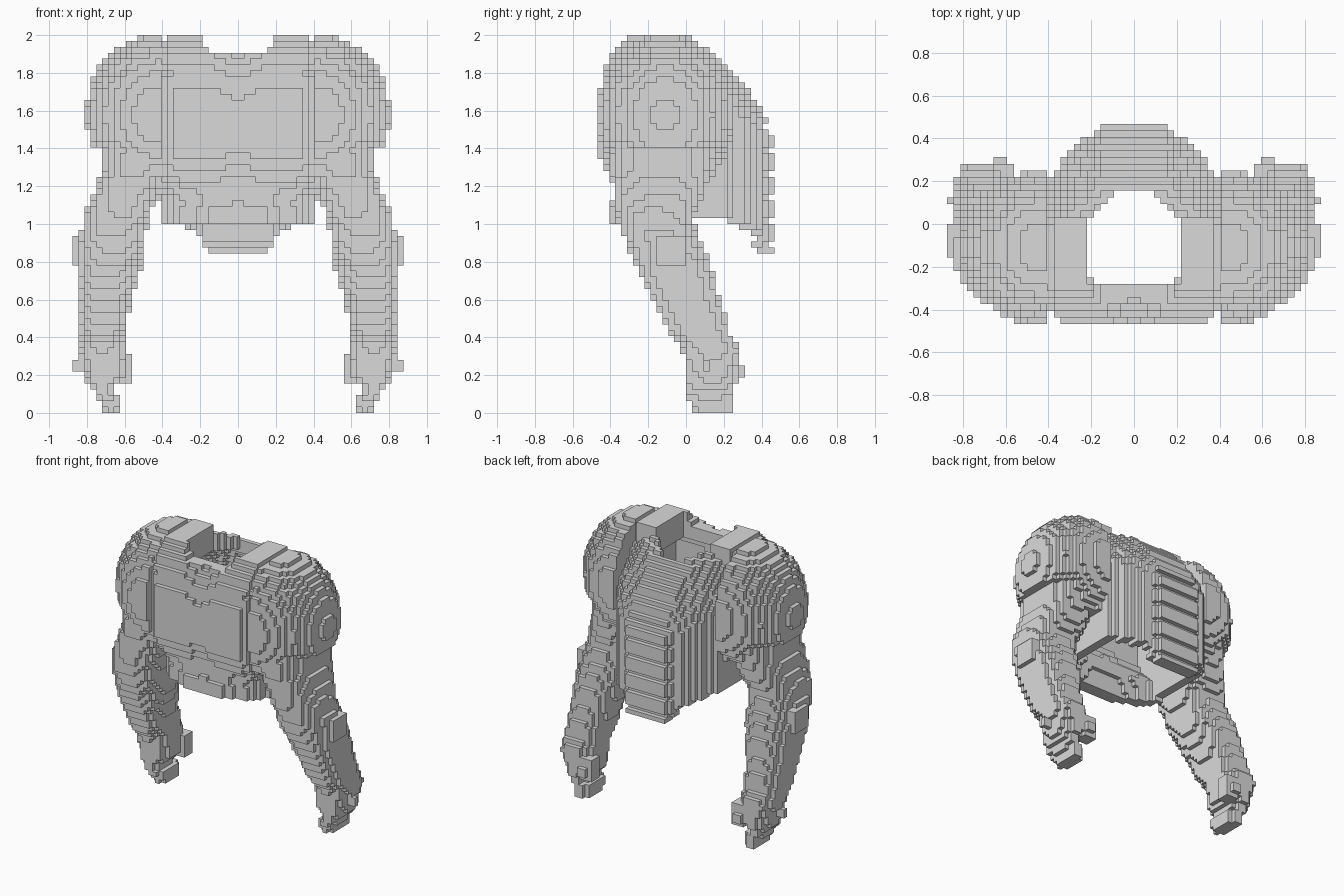
import bpy
import bmesh
import math
from mathutils import Vector

if "Cube" in bpy.data.objects:
    bpy.data.objects.remove(bpy.data.objects["Cube"], do_unlink=True)

CELL = 1 / 32

steel = bpy.data.materials.new("grey steel")
steel.use_nodes = True
GREY = (0.7, 0.7, 0.7, 1)
steel.diffuse_color = GREY
steel.node_tree.nodes["Principled BSDF"].inputs["Base Color"].default_value = GREY


def along(table, t):
    """Interpolate the row values of a table keyed by its first column."""
    if t <= table[0][0]:
        return table[0][1:]
    for a, b in zip(table, table[1:]):
        if t <= b[0]:
            k = (t - a[0]) / (b[0] - a[0])
            return [p + (q - p) * k for p, q in zip(a[1:], b[1:])]
    return table[-1][1:]


def inside_box(p, low, high):
    return all(a < v < b for v, a, b in zip(p, low, high))


def build_blocks(name, solid, mirror=1):
    """Fill a grid wherever solid(x, y, z) holds and keep the outer faces."""
    filled = set()
    for i in range(-28, 28):
        for j in range(-15, 15):
            for k in range(64):
                x, y, z = ((n + 0.5) * CELL for n in (i, j, k))
                if solid(x * mirror, y, z):
                    filled.add((i, j, k))
    bm = bmesh.new()
    corners = {}

    def corner(c):
        if c not in corners:
            corners[c] = bm.verts.new(Vector(c) * CELL)
        return corners[c]

    for cell in filled:
        for axis in range(3):
            u, v = (axis + 1) % 3, (axis + 2) % 3
            for side in (0, 1):
                near = list(cell)
                near[axis] += 2 * side - 1
                if tuple(near) in filled:
                    continue
                ring = []
                for du, dv in ((0, 0), (1, 0), (1, 1), (0, 1)):
                    c = list(cell)
                    c[axis] += side
                    c[u] += du
                    c[v] += dv
                    ring.append(corner(tuple(c)))
                bm.faces.new(ring if side else ring[::-1])
    mesh = bpy.data.meshes.new(name)
    bm.to_mesh(mesh)
    bm.free()
    mesh.materials.append(steel)
    obj = bpy.data.objects.new(name, mesh)
    bpy.context.collection.objects.link(obj)


# Torso profiles: height to front depth, height to back depth, width to back depth
FRONT = [(1, -.4), (1.09, -.39), (1.13, -.37), (1.2, -.38), (1.24, -.4), (1.3, -.435),
         (1.37, -.465), (1.7, -.465), (1.77, -.44), (1.87, -.41), (1.94, -.37), (2, -.28)]
BACK = [(1.4, .47), (1.5, .45), (1.6, .41), (1.67, .36), (1.75, .29), (1.83, .22),
        (1.88, .17), (1.94, .08), (2, .03)]
PLAN = [(.15, .47), (.2, .42), (.25, .385), (.3, .345), (.34, .28), (.4, .22)]
# How far the waist recedes towards its sides
WAIST = [(.14, 0), (.2, .03), (.3, .06), (.35, .1), (.4, .17)]
TOP = [(.14, 1.9), (.21, 2), (.4, 2)]
TAIL = [(.22, 1.03), (.27, .98), (.32, .9), (.38, .85)]
TAIL_WIDTH = [(.85, .165), (.94, .2), (1, .3), (1.03, .4)]


def torso(x, y, z):
    x = abs(x)
    if x > .405 or z > along(TOP, x)[0]:
        return False
    # Chest plate, stepped towards a shallow dip in the middle
    notch = max(0, .07 - x / 2)
    front = along(FRONT, z + notch if z > 1.5 else z - notch / 2)[0]
    if x > .34 and 1.2 < z < 1.8:
        front += .015
    # Rounded waist
    front += along(WAIST, x)[0] * min(1, max(0, (1.25 - z) / .15))
    # Back rounded across the width, tighter towards the collar
    plan = along(PLAN, x)[0]
    back = min(plan, along(BACK, z)[0] - .75 * (.47 - plan))
    # Shoulder tops stay full over the collar bone
    if x > .2:
        back = max(back, min(.02, (2.05 - z) * .5))
    # Ribs across the back
    if x < .18 and z < 1.52 and z % .125 < CELL:
        back -= CELL
    # Seams beside the shoulders
    if x > .375:
        front, back = front + .03, back - .02
        if z > 1.96:
            return False
    if not front < y < back:
        return False
    # Lower edge with a tail at the back
    if z < along(TAIL, y)[0] and (y > -.2 or z < 1):
        return False
    if y > 0 and z < 1.03 and x > along(TAIL_WIDTH, z)[0]:
        return False
    # Body cavity and neck opening
    if z < 1.82 and x < .33 and front + .085 < y < back - .085:
        return False
    neck_half = .22 if y < 0 else .22 - y
    return not (z > 1.5 and -.28 < y < .17 and x < neck_half)


# Arm sections by height: inner x, outer x, front y, back y
ARM = [(0, .63, .71, .05, .25), (.09, .63, .74, 0, .25), (.11, .67, .76, 0, .25),
       (.16, .66, .79, 0, .26), (.18, .6, .8, 0, .27), (.35, .6, .84, -.01, .28),
       (.42, .6, .84, -.08, .23), (.6, .57, .84, -.18, .18), (.8, .51, .84, -.27, .12),
       (.95, .49, .83, -.33, .05), (1.06, .47, .8, -.36, .04), (1.16, .42, .76, -.37, .08),
       (1.28, .4, .72, -.39, .12), (1.45, .4, .71, -.39, .16)]


def arm(x, y, z):
    if x < .37:
        return False
    p = (x, y, z)
    # Rounded shoulder guard with a scooped lower edge
    dx, dy, dz = (x - .41) / .39, (y + .11) / .36, (z - 1.58) / .42
    hem = 1.4 if abs(y + .1) < .26 and x > .55 else 1.26
    if x > .406 and z > hem:
        if abs(dx) ** 2.1 + abs(dy) ** 2.1 + abs(dz) ** 2.1 < 1.02:
            return True
    # Elbow plate, thumb and knuckle
    if inside_box(p, (.8, -.16, .78), (.88, 0, .94)):
        return True
    if inside_box(p, (.56, .18, .16), (.66, .29, .31)):
        return True
    if inside_box(p, (.6, .25, .19), (.66, .32, .25)):
        return True
    if inside_box(p, (.8, .09, .22), (.88, .13, .28)):
        return True
    # Arm and hand with a lightly hammered surface
    if z > 1.5:
        return False
    x0, x1, y0, y1 = along(ARM, z)
    u = (2 * x - x0 - x1) / (x1 - x0)
    v = (2 * y - y0 - y1) / (y1 - y0)
    bump = .07 * math.sin(23 * z) * math.sin(19 * y + 11 * x)
    return abs(u) ** 2.7 + abs(v) ** 2.7 < 1.08 + bump


build_blocks("torso_armour", torso)
build_blocks("left_arm", arm)
build_blocks("right_arm", arm, mirror=-1)
